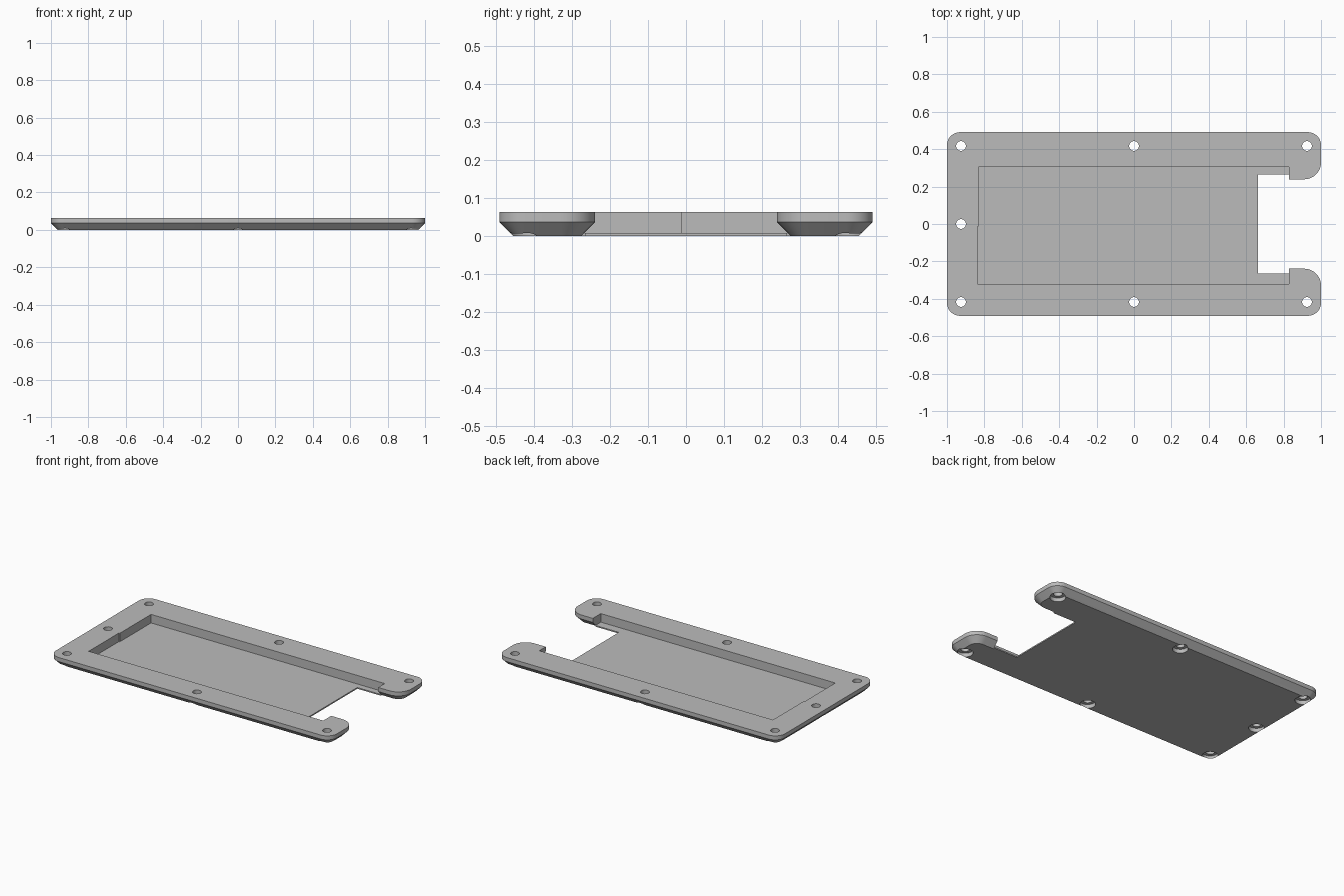
import bpy, bmesh, math

cube = bpy.data.objects.get("Cube")
if cube:
    bpy.data.objects.remove(cube, do_unlink=True)

mat = bpy.data.materials.new("plain grey")
mat.use_nodes = True
GREY = (0.5, 0.5, 0.5, 1)
mat.diffuse_color = GREY
mat.node_tree.nodes["Principled BSDF"].inputs["Base Color"].default_value = GREY

HALF_Y, TOP, CHAMFER, FLOOR = 0.491, 0.063, 0.037, 0.008
CORNER, TIP = 0.07, 0.09          # outer corner and hook tip radii
HOOK_Y, HOOK_X = 0.239, 0.83      # inner side and root of each hook
NOTCH_Y, NOTCH_X = 0.265, 0.663   # connector notch in the floor


def arc(cx, cy, r, start, steps=12):
    return [(cx + r * math.cos(a), cy + r * math.sin(a))
            for a in (math.radians(start + 90 * i / steps) for i in range(steps + 1))]


def outline(d):
    """Counter-clockwise plate outline, its outer side inset by d."""
    ex, ey = 1 - CORNER, HALF_Y - CORNER
    upper = [(NOTCH_X, NOTCH_Y), (HOOK_X, NOTCH_Y), (HOOK_X, HOOK_Y + d)]
    upper += arc(1 - TIP, HOOK_Y + TIP, TIP - d, -90)
    upper += arc(ex, ey, CORNER - d, 0) + arc(-ex, ey, CORNER - d, 90)
    lower = [(x, -y) for x, y in reversed(upper)]
    return upper + lower


def loft(name, levels):
    """Solid through (z, outline) levels, capped at both ends."""
    bm = bmesh.new()
    rings = [[bm.verts.new((x, y, z)) for x, y in pts] for z, pts in levels]
    n = len(rings[0])
    for a, b in zip(rings, rings[1:]):
        for i in range(n):
            j = (i + 1) % n
            bm.faces.new((a[i], a[j], b[j], b[i]))
    bm.faces.new(rings[0][::-1])
    bm.faces.new(rings[-1])
    bmesh.ops.remove_doubles(bm, verts=bm.verts, dist=1e-5)
    bmesh.ops.recalc_face_normals(bm, faces=bm.faces)
    mesh = bpy.data.meshes.new(name)
    bm.to_mesh(mesh)
    bm.free()
    ob = bpy.data.objects.new(name, mesh)
    bpy.context.collection.objects.link(ob)
    mesh.materials.append(mat)
    return ob


def circle(x, y, r, n=32):
    return [(x + r * math.cos(math.tau * i / n), y + r * math.sin(math.tau * i / n))
            for i in range(n)]


# Plate with chamfered underside; the extra level is where hook meets notch
meet = CHAMFER - (NOTCH_Y - HOOK_Y)
plate = loft("cover_plate", [(z, outline(max(0, CHAMFER - z)))
                             for z in (0, meet, CHAMFER, TOP)])

# Pocket with a small step in its end wall
pocket = [(HOOK_X, -0.32), (HOOK_X, 0.305), (-0.832, 0.305),
          (-0.832, -0.013), (-0.838, -0.013), (-0.838, -0.32)]
cutters = [loft("pocket_cutter", [(FLOOR, pocket), (0.1, pocket)])]

# Screw holes with counterbores underneath
for x, y in [(sx, sy) for sx in (-0.925, 0, 0.925) for sy in (-0.417, 0.417)] + [(-0.925, 0)]:
    wide, narrow = circle(x, y, 0.046), circle(x, y, 0.026)
    cutters.append(loft("screw_cutter", [(-0.02, wide), (0.025, wide),
                                         (0.025, narrow), (0.1, narrow)]))

bpy.context.view_layer.objects.active = plate
for c in cutters:
    c.hide_render = True
    mod = plate.modifiers.new("cut", "BOOLEAN")
    mod.operation, mod.solver, mod.object = "DIFFERENCE", "EXACT", c
    bpy.ops.object.modifier_apply(modifier=mod.name)
for c in cutters:
    bpy.data.objects.remove(c, do_unlink=True)

# Smooth the rounded walls, keep the edges crisp
bpy.ops.object.select_all(action="DESELECT")
plate.select_set(True)
bpy.ops.object.shade_smooth_by_angle(angle=math.radians(25))
